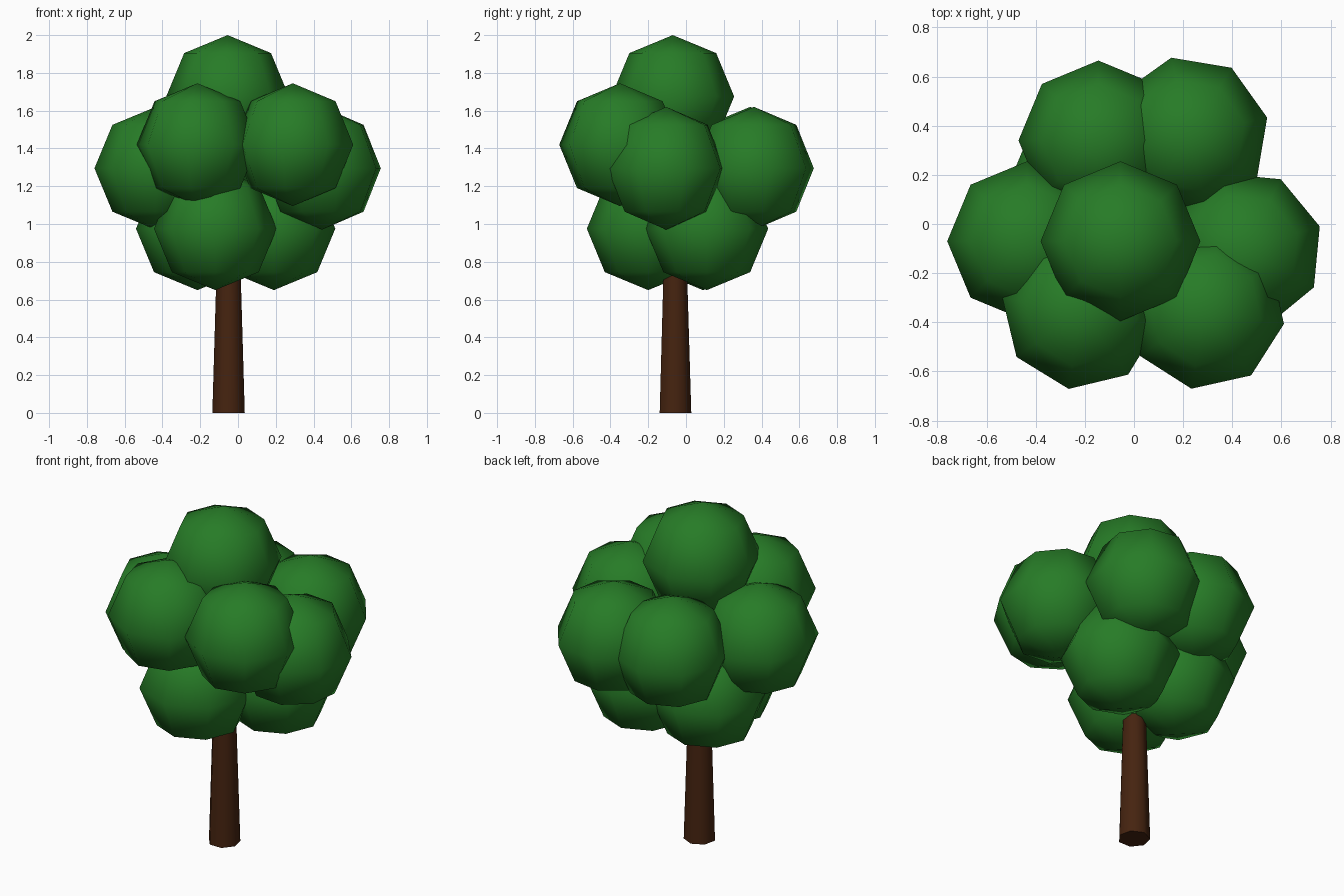
import bpy
from math import radians

cube = bpy.data.objects.get("Cube")
if cube:
    bpy.data.objects.remove(cube)


def make_material(name, color):
    mat = bpy.data.materials.new(name)
    mat.use_nodes = True
    mat.diffuse_color = color
    mat.node_tree.nodes["Principled BSDF"].inputs["Base Color"].default_value = color
    return mat


leaf_green = make_material("leaf green", (0.02, 0.2, 0.02, 1))
bark_brown = make_material("bark brown", (0.06, 0.017, 0.005, 1))


def finish(name, mat):
    obj = bpy.context.object
    obj.name = name
    obj.data.materials.append(mat)
    return obj


def leaf_ball(name, x, y, z, turn=0):
    bpy.ops.mesh.primitive_uv_sphere_add(
        segments=8, ring_count=4, radius=0.325,
        location=(x, y, z), rotation=(0, 0, radians(turn)))
    bpy.ops.object.shade_smooth()
    finish(name, leaf_green)


# Tapered seven-sided trunk reaching into the crown
bpy.ops.mesh.primitive_cone_add(
    vertices=7, radius1=0.088, radius2=0.058, depth=1, location=(-0.05, -0.06, 0.5))
finish("trunk", bark_brown)
bpy.ops.object.shade_smooth_by_angle(angle=radians(60))

# Crown top
leaf_ball("crown_top", -0.055, -0.07, 1.675)

# Middle ring of leaf balls, the front pair sitting higher
leaf_ball("crown_front_right", -0.215, -0.35, 1.42, -9)
leaf_ball("crown_front_left", 0.29, -0.35, 1.42, -10)
leaf_ball("crown_side_left", 0.445, -0.105, 1.295, 17)
leaf_ball("crown_side_right", -0.435, -0.07, 1.295)
leaf_ball("crown_back_left", 0.225, 0.36, 1.295, 13)
leaf_ball("crown_back_right", -0.145, 0.34, 1.295)

# Lower ring of leaf balls
leaf_ball("crown_low_front", -0.12, -0.2, 0.975)
leaf_ball("crown_low_left", 0.19, 0.11, 0.975)
leaf_ball("crown_low_right", -0.215, 0.09, 0.975)
